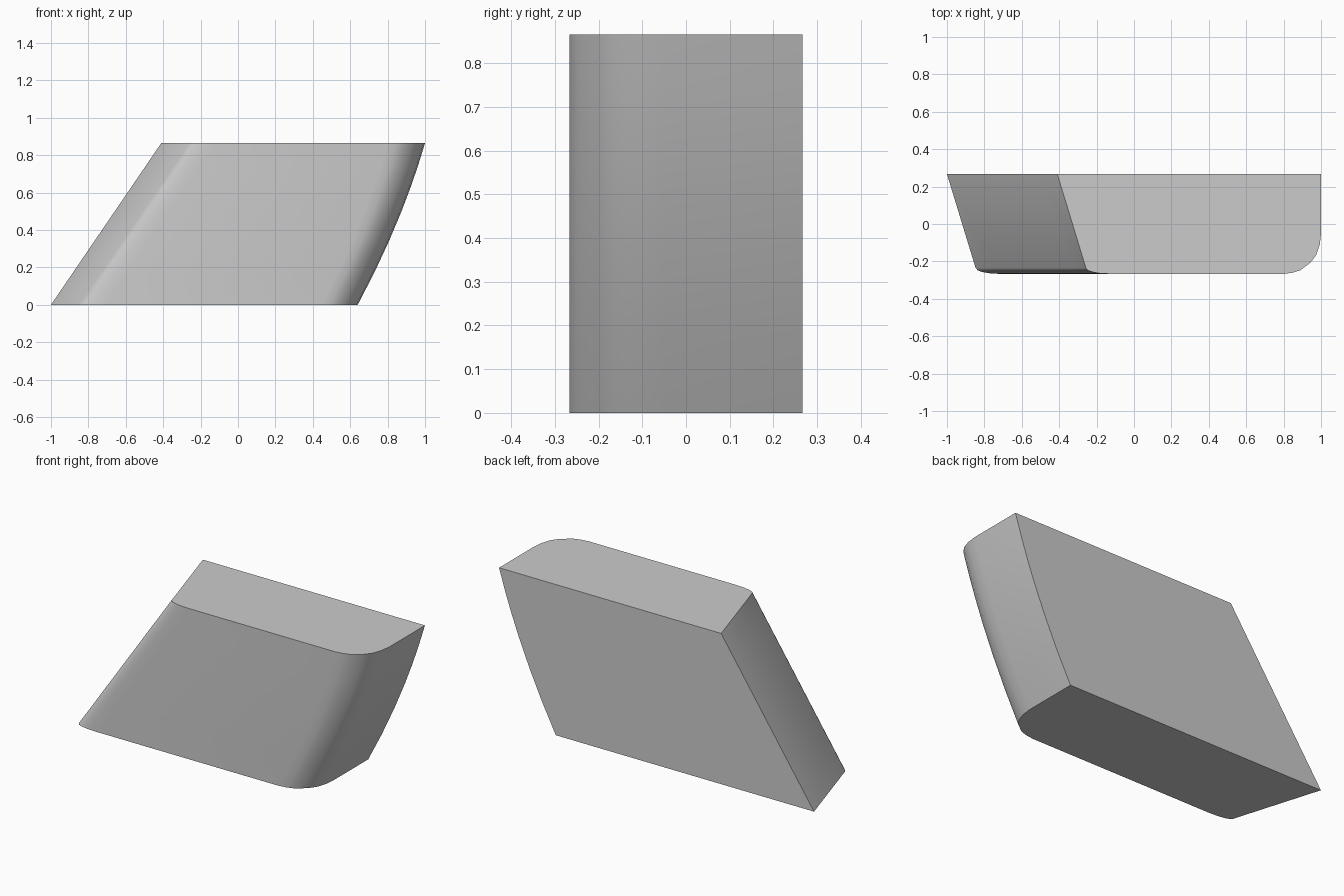
import bpy, bmesh

if "Cube" in bpy.data.objects:
    bpy.data.objects.remove(bpy.data.objects["Cube"])

H = 0.865      # height
D = 0.267      # half depth
LEVELS = [0, 0.17, 0.34, 0.5, 0.62, 0.74, H]

# Rounded front corners: (x offset from the side edge, y)
LEFT_CORNER = [(0.153, -0.235), (0.165, -0.248), (0.19, -0.257), (0.23, -0.264), (0.29, -D)]
RIGHT_CORNER = [(-0.20, -D), (-0.15, -0.26), (-0.11, -0.247), (-0.055, -0.205),
                (-0.025, -0.165), (-0.007, -0.11), (0, -0.05)]


def section(z):
    """Plan outline at height z: straight raked left side, bowed right side."""
    left = -1 + 0.59 * z / H
    right = 0.64 + 0.54 * z - 0.143 * z * z
    pts = [(left, D)]
    pts += [(left + dx, y) for dx, y in LEFT_CORNER]
    pts += [(right + dx, y) for dx, y in RIGHT_CORNER]
    pts.append((right, D))
    return [(x, y, z) for x, y in pts]


# Slanted block lofted through the sections
bm = bmesh.new()
rings = [[bm.verts.new(p) for p in section(z)] for z in LEVELS]
n = len(rings[0])
for lower, upper in zip(rings, rings[1:]):
    for i in range(n):
        j = (i + 1) % n
        bm.faces.new((lower[i], lower[j], upper[j], upper[i]))
bm.faces.new(rings[0][::-1])
bm.faces.new(rings[-1])
bmesh.ops.recalc_face_normals(bm, faces=bm.faces)

mesh = bpy.data.meshes.new("slanted_block")
bm.to_mesh(mesh)
bm.free()
block = bpy.data.objects.new("slanted_block", mesh)
bpy.context.collection.objects.link(block)

# Smooth rounded corners, crisp end edges
bpy.context.view_layer.objects.active = block
block.select_set(True)
bpy.ops.object.shade_smooth_by_angle(angle=0.6)
